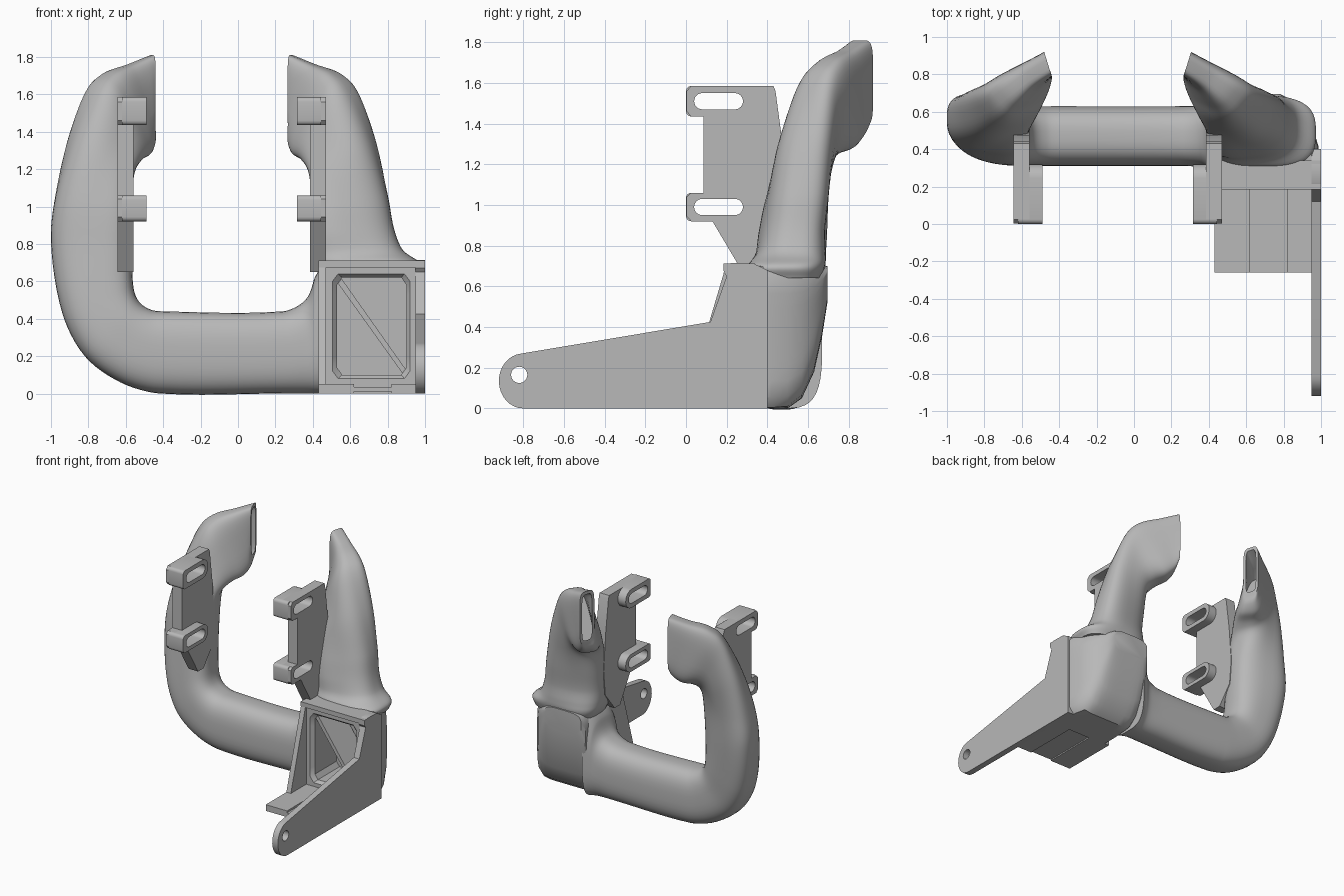
import bpy, bmesh, math
from mathutils import Vector, Matrix

if "Cube" in bpy.data.objects:
    bpy.data.objects.remove(bpy.data.objects["Cube"])

grey = bpy.data.materials.new("plain grey")
grey.diffuse_color = (0.48, 0.48, 0.48, 1)
grey.use_nodes = True
grey.node_tree.nodes["Principled BSDF"].inputs["Base Color"].default_value = grey.diffuse_color
AXIS = -0.0875          # mirror plane shared by both arms
SIDES = 40


def finish(obj, angle=35):
    obj.data.materials.clear()
    obj.data.materials.append(grey)
    bpy.ops.object.select_all(action='DESELECT')
    obj.select_set(True)
    bpy.context.view_layer.objects.active = obj
    bpy.ops.object.shade_smooth_by_angle(angle=math.radians(angle))


def add_mesh(name, bm):
    bmesh.ops.recalc_face_normals(bm, faces=bm.faces)
    me = bpy.data.meshes.new(name)
    bm.to_mesh(me)
    bm.free()
    obj = bpy.data.objects.new(name, me)
    bpy.context.collection.objects.link(obj)
    finish(obj)


def ring(s, ku=1, kv=1):
    """Rounded outline from a section: inner point, outer point, half depth, squareness."""
    a, b = Vector(s[0:3]), Vector(s[3:6])
    u, v, c = (b - a) / 2 * ku, Vector((s[6], s[7], 0)) * kv, (a + b) / 2
    pts = []
    for i in range(SIDES):
        t = 2 * math.pi * (i + 0.5) / SIDES
        co, si = math.cos(t), math.sin(t)
        pts.append(c + u * math.copysign(abs(co) ** (2 / s[8]), co)
                   + v * math.copysign(abs(si) ** (2 / s[8]), si))
    return pts


def smooth_sections(secs, steps=6):
    """Smooth interpolation through the sections, spaced by distance."""
    p = [Vector(s) for s in secs]
    t = [0]
    for a, b in zip(p, p[1:]):
        t.append(t[-1] + (b - a).length)
    n = len(p)
    m = [(p[min(i + 1, n - 1)] - p[max(i - 1, 0)]) / (t[min(i + 1, n - 1)] - t[max(i - 1, 0)])
         for i in range(n)]
    out = []
    for i in range(n - 1):
        d = t[i + 1] - t[i]
        for k in range(steps):
            f = k / steps
            out.append(p[i] * (2*f**3 - 3*f**2 + 1) + m[i] * (d * (f**3 - 2*f**2 + f))
                       + p[i + 1] * (3*f**2 - 2*f**3) + m[i + 1] * (d * (f**3 - f**2)))
    return out + [p[-1]]


def loft(name, rings):
    bm = bmesh.new()
    vs = [[bm.verts.new(q) for q in r] for r in rings]
    for a, b in zip(vs, vs[1:]):
        for i in range(len(a)):
            j = (i + 1) % len(a)
            bm.faces.new((a[i], a[j], b[j], b[i]))
    bm.faces.new(vs[0])
    bm.faces.new(vs[-1])
    add_mesh(name, bm)


def duct(name, secs):
    """Outer skin, then the hollow mouth going back inside."""
    path = smooth_sections(secs)
    rings = [ring(s) for s in path]
    rings += [ring(s, 0.88, 0.68) for s in path[:-14:-2]]
    loft(name, rings)


def extrude_x(name, outlines, x0, x1):
    """Solid from y/z outlines (later outlines are holes), spanning x0 to x1."""
    cu = bpy.data.curves.new(name, 'CURVE')
    cu.dimensions, cu.fill_mode, cu.extrude = '2D', 'BOTH', (x1 - x0) / 2
    for pts in outlines:
        sp = cu.splines.new('POLY')
        sp.points.add(len(pts) - 1)
        for q, (y, z) in zip(sp.points, pts):
            q.co = (y, z, 0, 1)
        sp.use_cyclic_u = True
    tmp = bpy.data.objects.new(name + "_curve", cu)
    bpy.context.collection.objects.link(tmp)
    bpy.context.view_layer.update()
    me = bpy.data.meshes.new_from_object(tmp.evaluated_get(bpy.context.evaluated_depsgraph_get()))
    bpy.data.objects.remove(tmp)
    me.transform(Matrix(((0, 0, 1, (x0 + x1) / 2), (1, 0, 0, 0), (0, 1, 0, 0), (0, 0, 0, 1))))
    bm = bmesh.new()
    bm.from_mesh(me)
    bmesh.ops.remove_doubles(bm, verts=bm.verts, dist=1e-5)
    add_mesh(name, bm)


def box(name, x0, x1, y0, y1, z0, z1):
    extrude_x(name, [[(y0, z0), (y1, z0), (y1, z1), (y0, z1)]], x0, x1)


def arc(cy, cz, ry, rz, a0, a1, n=12):
    return [(cy + ry * math.cos(math.radians(a0 + (a1 - a0) * i / n)),
             cz + rz * math.sin(math.radians(a0 + (a1 - a0) * i / n))) for i in range(n + 1)]


# Cross tube with a flare into the inlet box
tube = [(.46, .47, .70, .46, .47, 0, 0, .20, 3.5),
        (.41, .47, .62, .41, .47, 0, 0, .18, 3),
        (.36, .47, .50, .36, .47, 0, 0, .165, 2.8),
        (.24, .47, .44, .24, .47, 0, 0, .16, 2.8)]
# Elbow below the arm
elbow = [(-.40, .47, .44, -.42, .47, 0, 0, .16, 2.8),
         (-.48, .47, .455, -.63, .47, .06, 0, .16, 2.8),
         (-.535, .47, .50, -.82, .48, .20, 0, .16, 2.8),
         (-.56, .48, .58, -.94, .51, .43, 0, .16, 2.8),
         (-.565, .49, .76, -1.0, .56, .80, 0, .155, 2.8)]
# Arm turning into the flat nozzle
arm = [(-.565, .52, 1.0, -.975, .57, 1.06, .01, -.15, 2.8),
       (-.57, .60, 1.17, -.90, .58, 1.34, .05, -.14, 2.8),
       (-.55, .69, 1.24, -.79, .62, 1.60, .08, -.11, 3),
       (-.50, .78, 1.275, -.70, .69, 1.71, .07, -.085, 3.5),
       (-.465, .83, 1.33, -.58, .78, 1.76, .04, -.07, 4),
       (-.46, .855, 1.39, -.46, .855, 1.81, .02, -.065, 5)]
elbow = [s[:7] + (-s[7],) + s[8:] for s in elbow]
tube = [s[:7] + (-s[7],) + s[8:] for s in tube]
duct("left_duct", tube + elbow + arm)

# Right arm, flaring into the inlet box
flare = [(.43, .50, .64, .95, .49, .64, 0, -.17, 3.2),
         (.40, .50, .70, .97, .49, .70, 0, -.19, 3),
         (.39, .50, .76, .88, .53, .77, 0, -.17, 2.8),
         (.39, .49, .86, .835, .55, .88, 0, -.155, 2.8)]
mirrored = [(2*AXIS - s[0], s[1], s[2], 2*AXIS - s[3], s[4], s[5], -s[6], s[7], s[8]) for s in arm]
duct("right_duct", flare + mirrored)


# Inlet box: open at the front, rounded at the back
def rect(x0, x1, z0, z1, y, n=14.0):
    pts = []
    for i in range(SIDES):
        t = 2 * math.pi * (i + 0.5) / SIDES
        co, si = math.cos(t), math.sin(t)
        k = (abs(co) ** n + abs(si) ** n) ** (-1 / n)
        pts.append(Vector(((x0 + x1) / 2 + (x1 - x0) / 2 * k * co, y,
                           (z0 + z1) / 2 + (z1 - z0) / 2 * k * si)))
    return pts


loft("inlet_box", [
    rect(.53, .90, .10, .62, .50, 40), rect(.53, .90, .10, .62, .225, 40),
    rect(.505, .92, .08, .64, .20, 40), rect(.43, .99, 0, .70, .20, 40),
    rect(.43, .995, 0, .70, .34, 30), rect(.43, .985, 0, .70, .42, 12),
    rect(.43, .96, 0, .70, .50, 8), rect(.43, .93, .05, .70, .57, 6),
    rect(.43, .88, .18, .70, .63, 5), rect(.43, .83, .36, .70, .67, 4),
    rect(.45, .78, .52, .70, .695, 4)])
box("inlet_top_lip", .43, 1.0, .185, .34, .675, .712)

# Diagonal splitter inside the inlet
bm = bmesh.new()
q = [(.53, .62), (.53, .595), (.885, .10), (.90, .10), (.90, .125), (.55, .62)]
front = bm.faces.new([bm.verts.new((x, .23, z)) for x, z in q])
ext = bmesh.ops.extrude_face_region(bm, geom=[front])
bmesh.ops.translate(bm, vec=(0, .26, 0), verts=[v for v in ext['geom'] if isinstance(v, bmesh.types.BMVert)])
add_mesh("inlet_splitter", bm)

# Lever plate on the right side with a pivot hole
lever = ([(.40, 0), (.40, .68), (.35, .705), (.32, .712), (.22, .715), (.195, .70), (.185, .67),
          (.20, .65), (.12, .425)] + arc(-.80, .135, .12, .135, 95, 270, 16))
extrude_x("lever_plate", [lever, arc(-.82, .165, .04, .04, 0, 345, 23)], .95, 1.0)

# Left gusset and stepped bottom tray
extrude_x("inlet_gusset", [[(0, .04), (.21, .04), (.21, .68), (.19, .68)]], .43, .47)
box("tray_left", .43, .62, -.26, .21, 0, .05)
box("tray_middle", .62, .82, -.26, .21, .01, .035)
box("tray_right", .82, .96, -.26, .21, 0, .05)


# Slotted mounting brackets on both arms
def slot(y0, y1, z0, z1):
    r = (z1 - z0) / 2
    return arc(y1 - r, z0 + r, r, r, -90, 90) + arc(y0 + r, z0 + r, r, r, 90, 270)


def tab(z0, z1):
    r, c = (z1 - z0) / 2, .025
    return arc(.32 - r, z0 + r, r, r, -90, 90) + arc(c, z1 - c, c, c, 90, 180, 4) + arc(c, z0 + c, c, c, 180, 270, 4)


upper, lower = slot(.04, .28, 1.47, 1.55), slot(.04, .28, .95, 1.03)
plate = [(.025, 1.585), (.43, 1.585), (.44, 1.56), (.475, 1.30), (.50, 1.0), (.48, .80),
         (.36, .65), (.29, .65), (.13, .92), (.025, .92), (.003, .945), (.003, 1.04),
         (.025, 1.06), (.085, 1.06), (.085, 1.435), (.025, 1.435), (.003, 1.46), (.003, 1.56)]
for side in ("left", "right"):
    def span(a, b):
        return (a, b) if side == "left" else (2*AXIS - b, 2*AXIS - a)
    extrude_x(side + "_bracket_plate", [plate, upper, lower], *span(-.645, -.56))
    extrude_x(side + "_upper_tab", [tab(1.435, 1.585), upper], *span(-.62, -.49))
    extrude_x(side + "_lower_tab", [tab(.92, 1.06), lower], *span(-.62, -.49))
